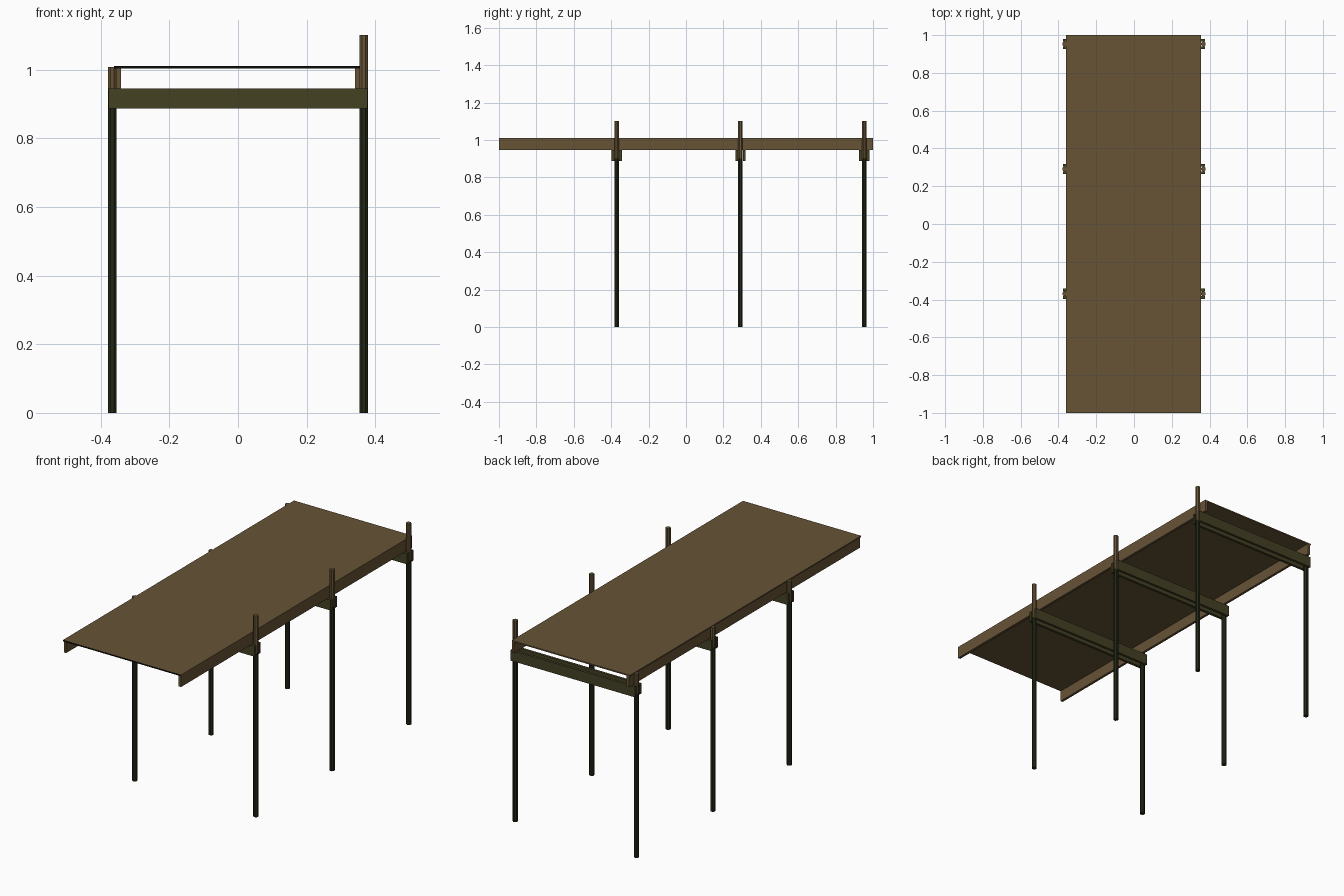
import bpy, bmesh, math
from mathutils import Matrix

if "Cube" in bpy.data.objects:
    bpy.data.objects.remove(bpy.data.objects["Cube"])


def material(name, rgb):
    m = bpy.data.materials.new(name)
    m.diffuse_color = (*rgb, 1)
    m.use_nodes = True
    m.node_tree.nodes["Principled BSDF"].inputs["Base Color"].default_value = m.diffuse_color
    return m


BROWN = material("weathered_brown", (0.135, 0.087, 0.037))
OLIVE = material("mossy_olive", (0.058, 0.052, 0.017))
GREEN = material("dark_algae_green", (0.016, 0.022, 0.008))
BLACK = material("black_edge", (0.004, 0.004, 0.003))


def finish(name, bm, mats):
    me = bpy.data.meshes.new(name)
    bm.to_mesh(me)
    bm.free()
    for m in mats:
        me.materials.append(m)
    ob = bpy.data.objects.new(name, me)
    bpy.context.collection.objects.link(ob)
    return ob


def box(name, lo, hi, *mats):
    bm = bmesh.new()
    size = [b - a for a, b in zip(lo, hi)]
    mid = [(a + b) / 2 for a, b in zip(lo, hi)]
    bmesh.ops.create_cube(bm, size=1, matrix=Matrix.Translation(mid) @ Matrix.Diagonal((*size, 1)))
    return finish(name, bm, mats)


def post(name, x, y, top, split=0.9, r=0.0133):
    # eight-sided pole, dark below the waterline split and brown above
    bm = bmesh.new()
    rot = Matrix.Rotation(math.pi / 8, 4, 'Z')
    bmesh.ops.create_cone(bm, cap_ends=True, segments=8, radius1=r, radius2=r, depth=top,
                          matrix=Matrix.Translation((x, y, top / 2)) @ rot)
    bmesh.ops.bisect_plane(bm, geom=bm.verts[:] + bm.edges[:] + bm.faces[:],
                           plane_co=(0, 0, split), plane_no=(0, 0, 1))
    for f in bm.faces:
        f.material_index = 1 if f.calc_center_median().z > split else 0
    return finish(name, bm, [GREEN, BROWN])


# Deck with a dark front edge
deck = box("deck", (-0.361, -1, 1.004), (0.355, 1, 1.011), BROWN, BLACK)
for p in deck.data.polygons:
    p.material_index = 1 if p.normal.y < -0.9 else 0

# Side stringers under the deck
box("left_stringer", (-0.355, -1, 0.945), (-0.341, 1, 1.004), BROWN)
box("right_stringer", (0.341, -1, 0.945), (0.355, 1, 1.004), BROWN)

# Three trestles: short left post, tall right post, paired cross beams
for i, y in enumerate((-0.37, 0.291, 0.953), 1):
    post(f"left_post_{i}", -0.367, y, 1.008)
    post(f"right_post_{i}", 0.367, y, 1.102)
    for label, s in (("front", -1), ("back", 1)):
        a, b = sorted((y + s * 0.0125, y + s * 0.0275))
        box(f"{label}_cross_beam_{i}", (-0.377, a, 0.887), (0.377, b, 0.945), OLIVE)
